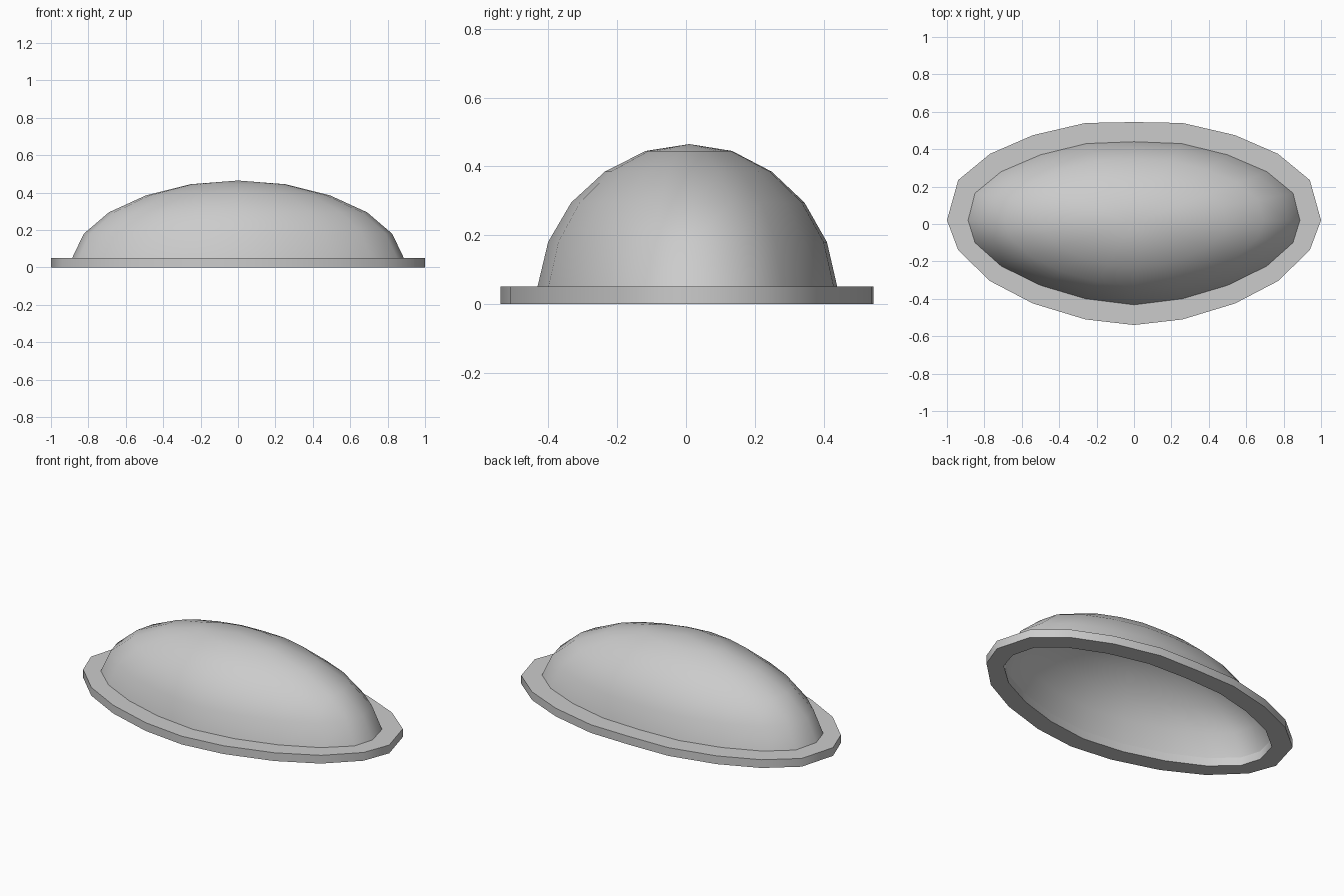
import bpy, math

if "Cube" in bpy.data.objects:
    bpy.data.objects.remove(bpy.data.objects["Cube"])

# Right half of each outline, from back centre to front centre (x, y)
OUTER = [(0, .545), (.26, .54), (.54, .475), (.77, .375), (.94, .235), (1, .02),
         (.94, -.14), (.77, -.305), (.54, -.425), (.26, -.51), (0, -.54)]
INNER = [(0, .44), (.255, .43), (.5, .37), (.71, .28), (.85, .165), (.887, .02),
         (.85, -.10), (.71, -.225), (.5, -.328), (.258, -.40), (0, -.432)]
CY = 0.01
RIM_H = 0.05


def outline(half):
    # mirrored closed loop, counter-clockwise from above
    full = half + [(-x, y) for x, y in half[-2:0:-1]]
    return full[::-1]


def level(loop, s, z):
    return [(x * s, CY + (y - CY) * s, z) for x, y in loop]


def loft(name, loops, closed=False, apex=None):
    n = len(loops[0])
    verts = [v for loop in loops for v in loop]
    faces = []
    count = len(loops)
    for k in range(count if closed else count - 1):
        a, b = k * n, (k + 1) % count * n
        for i in range(n):
            j = (i + 1) % n
            faces.append((a + i, a + j, b + j, b + i))
    if apex:
        verts.append(apex)
        a = (count - 1) * n
        faces += [(a + i, a + (i + 1) % n, len(verts) - 1) for i in range(n)]
    mesh = bpy.data.meshes.new(name)
    mesh.from_pydata(verts, [], faces)
    obj = bpy.data.objects.new(name, mesh)
    bpy.context.collection.objects.link(obj)
    bpy.ops.object.select_all(action='DESELECT')
    obj.select_set(True)
    bpy.context.view_layer.objects.active = obj
    bpy.ops.object.shade_smooth_by_angle(angle=math.radians(42))
    return obj


outer, inner = outline(OUTER), outline(INNER)

# Flat flange around the open base
loft("rim", [level(outer, 1, 0), level(outer, 1, RIM_H),
             level(inner, 1, RIM_H), level(inner, 1, 0)], closed=True)

# Thin hollow dome
PROFILE = [(1, RIM_H), (.93, .18), (.778, .295), (.556, .385), (.288, .445)]
loft("dome", [level(inner, s, z) for s, z in PROFILE], apex=(0, CY, .465))
